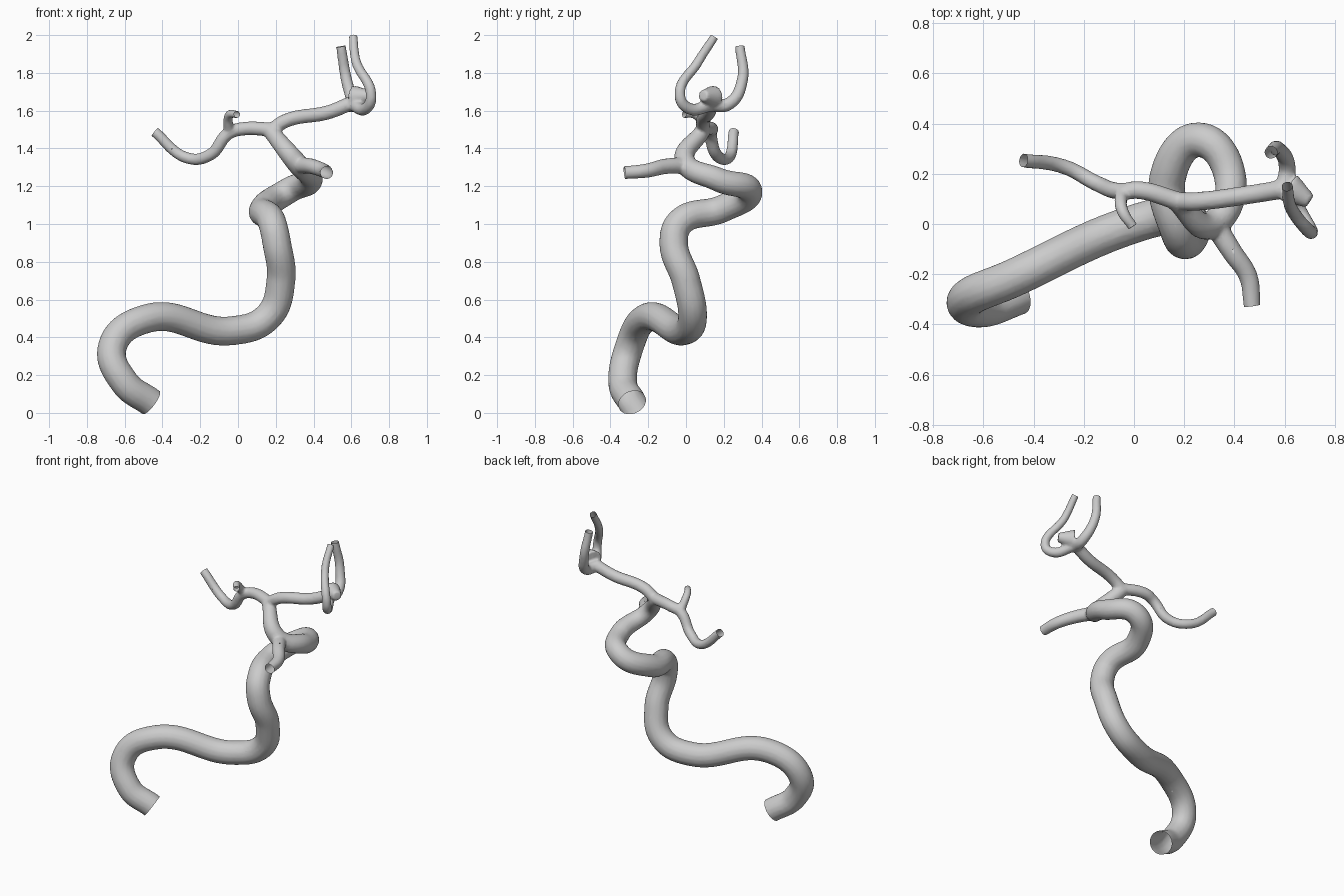
import bpy, bmesh
from mathutils import Vector

if "Cube" in bpy.data.objects:
    bpy.data.objects.remove(bpy.data.objects["Cube"])

curve = bpy.data.curves.new("vessel_paths", 'CURVE')
curve.dimensions = '3D'
curve.bevel_depth = 1.0
curve.bevel_resolution = 6
curve.use_fill_caps = True
curve.resolution_u = 16
cuts = []


def end_cut(p, q, r):
    """Remember the cut plane at open end p and return a point beyond it."""
    n = (p - q).normalized()
    cuts.append((p, n, r))
    return p + n * r * 1.3


def vessel(r0, r1, *pts, power=1, open_start=False, open_end=True):
    """Round tube through pts, its radius tapering from r0 to r1."""
    path = [Vector(p) for p in pts]
    last = len(path) - 1
    radii = [r0 + (r1 - r0) * (i / last) ** power for i in range(last + 1)]
    if open_end:
        path.append(end_cut(path[-1], path[-2], r1))
        radii.append(r1)
    if open_start:
        path.insert(0, end_cut(path[0], path[1], r0))
        radii.insert(0, r0)
    s = curve.splines.new('BEZIER')
    s.bezier_points.add(len(path) - 1)
    for b, co, r in zip(s.bezier_points, path, radii):
        b.co = co
        b.radius = r
        b.handle_left_type = b.handle_right_type = 'AUTO'


# Main trunk
vessel(.077, .042, (-.46, -.285, .055), (-.6, -.335, .16), (-.665, -.3, .35), (-.48, -.215, .5),
       (-.03, -.01, .435), (.16, .035, .51), (.227, 0, .7), (.205, -.065, .9), (.18, -.03, 1.01),
       (.135, .19, 1.08), (.265, .335, 1.175), (.385, .17, 1.235), (.305, -.005, 1.33),
       (.17, .09, 1.495), power=6, open_start=True, open_end=False)
# Front branch
vessel(.045, .034, (.32, 0, 1.31), (.39, -.11, 1.305), (.455, -.21, 1.282), (.47, -.325, 1.272))
# Right branch, its bulge and two twigs
vessel(.037, .038, (.17, .09, 1.49), (.25, .09, 1.545), (.48, .12, 1.592), (.6, .14, 1.64),
       open_end=False)
vessel(.062, .03, (.615, .145, 1.672), (.7, .09, 1.68), open_end=False)
vessel(.038, .026, (.6, .14, 1.63), (.61, .225, 1.635), (.575, .298, 1.76), (.545, .285, 1.94))
vessel(.034, .023, (.61, .13, 1.63), (.675, .02, 1.61), (.705, -.032, 1.675), (.625, .065, 1.86),
       (.61, .15, 1.99))
# Left branch and its twig
vessel(.038, .028, (.18, .09, 1.5), (.02, .135, 1.503), (-.05, .13, 1.48), (-.145, .16, 1.368),
       (-.27, .225, 1.35), (-.44, .253, 1.487))
vessel(.028, .02, (-.05, .13, 1.49), (-.045, .05, 1.578), (-.005, -.01, 1.58))

paths = bpy.data.objects.new("vessel_paths", curve)
bpy.context.collection.objects.link(paths)


def evaluated_mesh(ob):
    dg = bpy.context.evaluated_depsgraph_get()
    dg.update()
    return bpy.data.meshes.new_from_object(ob.evaluated_get(dg))


# Fuse the tubes into one blended wall
tree = bpy.data.objects.new("artery_tree", evaluated_mesh(paths))
bpy.context.collection.objects.link(tree)
bpy.data.objects.remove(paths)
m = tree.modifiers.new("fuse", 'REMESH')
m.mode = 'VOXEL'
m.voxel_size = 0.008
m = tree.modifiers.new("blend", 'SMOOTH')
m.factor = 0.5
m.iterations = 6
m = tree.modifiers.new("simplify", 'DECIMATE')
m.ratio = 0.25
mesh = evaluated_mesh(tree)
tree.modifiers.clear()
tree.data = mesh

# Slice the vessel ends open
bm = bmesh.new()
bm.from_mesh(mesh)
for p, n, r in cuts:
    geom = {f for f in bm.faces if all((v.co - p).length < 2.3 * r for v in f.verts)}
    for f in list(geom):
        geom.update(f.edges)
        geom.update(f.verts)
    bmesh.ops.bisect_plane(bm, geom=list(geom), plane_co=p, plane_no=n, clear_outer=True)
for f in bm.faces:
    f.smooth = True
bm.to_mesh(mesh)
bm.free()
